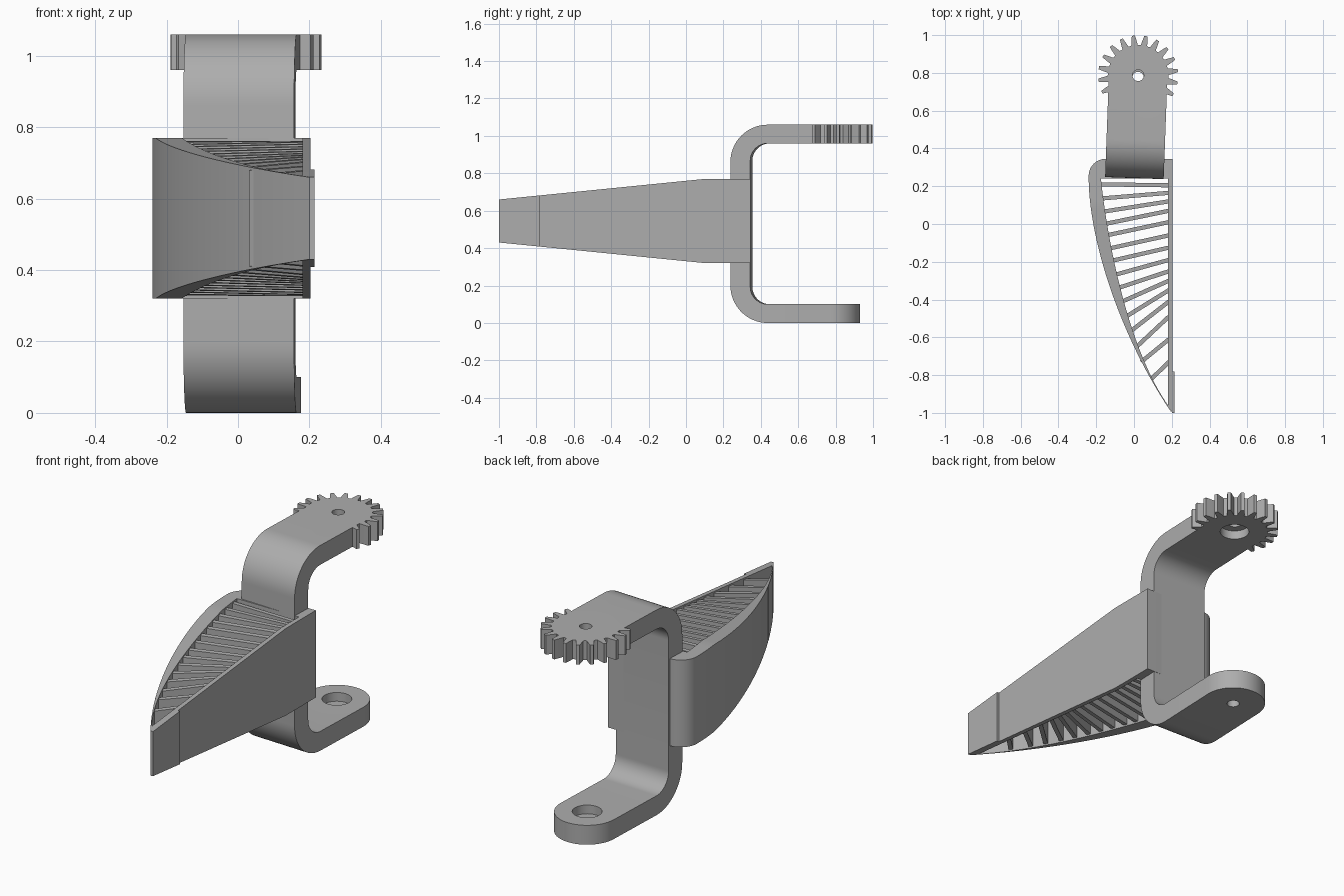
import bpy, bmesh, math
from mathutils import Matrix, Vector
from mathutils.geometry import interpolate_bezier

cube = bpy.data.objects.get("Cube")
if cube:
    bpy.data.objects.remove(cube)

GREY = (0.42, 0.42, 0.42, 1)
mat = bpy.data.materials.new("plain_grey")
mat.use_nodes = True
mat.diffuse_color = GREY
mat.node_tree.nodes["Principled BSDF"].inputs["Base Color"].default_value = GREY


def finish(name, bm, smooth=True):
    bmesh.ops.recalc_face_normals(bm, faces=bm.faces)
    me = bpy.data.meshes.new(name)
    bm.to_mesh(me)
    bm.free()
    me.materials.append(mat)
    ob = bpy.data.objects.new(name, me)
    bpy.context.collection.objects.link(ob)
    bpy.ops.object.select_all(action='DESELECT')
    ob.select_set(True)
    bpy.context.view_layer.objects.active = ob
    if smooth:
        bpy.ops.object.shade_smooth_by_angle(angle=math.radians(30))
    return ob


def half_height(y):
    # finger is full height at the root and tapers toward the tip
    return 0.225 if y > 0.1 else 0.225 - (0.1 - y) * 0.1


def ribbon(name, side_a, side_b, inset=0.0):
    """Solid strip between two plan curves, following the taper."""
    bm = bmesh.new()
    rings = []
    for a, b in zip(side_a, side_b):
        rings.append([bm.verts.new((p[0], p[1], 0.545 + s * (half_height(p[1]) - inset)))
                      for p, s in ((a, -1), (b, -1), (b, 1), (a, 1))])
    for r, q in zip(rings, rings[1:]):
        for i in range(4):
            j = (i + 1) % 4
            bm.faces.new((r[i], r[j], q[j], q[i]))
    bm.faces.new(rings[0])
    bm.faces.new(rings[-1])
    return finish(name, bm)


def prism(name, outline, axis, lo, hi):
    """Extrude a 2D outline along x or z."""
    bm = bmesh.new()
    place = (lambda u, v, w: (w, u, v)) if axis == 'x' else (lambda u, v, w: (u, v, w))
    face = bm.faces.new([bm.verts.new(place(u, v, lo)) for u, v in outline])
    ext = bmesh.ops.extrude_face_region(bm, geom=[face])
    bmesh.ops.translate(bm, vec=place(0, 0, hi - lo),
                        verts=[g for g in ext['geom'] if isinstance(g, bmesh.types.BMVert)])
    return finish(name, bm)


def arc(cx, cy, r, a0, a1, n=16):
    angles = [math.radians(a0 + (a1 - a0) * i / n) for i in range(n + 1)]
    return [(cx + r * math.cos(a), cy + r * math.sin(a)) for a in angles]


def disc(name, cy, r, lo, hi):
    return prism(name, arc(0, cy, r, 0, 360, 48)[:-1], 'z', lo, hi)


def combine(target, other, operation):
    mod = target.modifiers.new("combine", 'BOOLEAN')
    mod.object = other
    mod.operation = operation
    mod.solver = 'EXACT'
    bpy.context.view_layer.objects.active = target
    bpy.ops.object.modifier_apply(modifier=mod.name)
    bpy.data.objects.remove(other)


def bezier(*pts):
    a, b, c, d = [Vector((x, y, 0)) for x, y in pts]
    return interpolate_bezier(a, b, c, d, 40)


# Curved outer wall of the finger
outer = bezier((0.2, -1), (-0.06, -0.62), (-0.24, -0.1), (-0.24, 0.25))
inner = bezier((0.18, -0.96), (-0.03, -0.66), (-0.14, -0.1), (-0.175, 0.24))
ribbon("curved_wall", outer, inner)

# Flat gripping wall and the raised tip pad
ribbon("flat_wall", [(0.203, y) for y in (-1, 0.1, 0.345)],
       [(0.18, y) for y in (-0.965, 0.1, 0.345)])
ribbon("tip_pad", [(0.214, -1), (0.214, -0.78)], [(0.2, -1), (0.2, -0.78)])

# Slanted ribs: y at the curved wall, y at the flat wall
rib_ends = [(0.21, 0.205), (0.135, 0.165), (0.065, 0.12), (0, 0.07), (-0.06, 0.01),
            (-0.13, -0.06), (-0.195, -0.125), (-0.27, -0.19), (-0.34, -0.25),
            (-0.41, -0.3), (-0.49, -0.35), (-0.57, -0.41), (-0.65, -0.49),
            (-0.73, -0.61), (-0.82, -0.73)]
for k, (ya, yb) in enumerate(rib_ends):
    xa = min(inner, key=lambda p: abs(p.y - ya)).x - 0.012
    a, b = Vector((xa, ya)), Vector((0.185, yb))
    d = (b - a).normalized()
    n = Vector((-d.y, d.x)) * 0.011
    ribbon(f"rib_{k + 1}", [a + n, b + n], [a - n, b - n], inset=0.008)

# Solid root block with one rounded corner
root = [(-0.24, 0.24)] + arc(-0.15, 0.255, 0.09, 180, 90, 12) + [(0.203, 0.345), (0.203, 0.24)]
prism("root_block", root, 'z', 0.32, 0.77)

# C-shaped bracket: side profile swept across its width
GEAR_Y, PIVOT_Y = 0.787, 0.776
profile = ([(PIVOT_Y, 0)] + arc(0.443, 0.2, 0.2, 270, 180) + arc(0.443, 0.86, 0.2, 180, 90)
           + [(GEAR_Y, 1.06), (GEAR_Y, 0.96)] + arc(0.443, 0.866, 0.094, 90, 180)
           + arc(0.443, 0.194, 0.094, 180, 270) + [(PIVOT_Y, 0.1)])
bracket = prism("bracket", profile, 'x', -0.155, 0.155)
combine(bracket, disc("lower_end", PIVOT_Y, 0.155, 0, 0.1), 'UNION')

# Gear sector: teeth everywhere except where the arm joins
gear_outline = []
for k in range(20):
    mid = 81 + 18 * (k - 6)
    shape = ((-9, 0.16), (-6, 0.162), (-4.6, 0.18), (-2.2, 0.212), (2.2, 0.212), (4.6, 0.18), (6, 0.162))
    for off, r in shape:
        a = math.radians(mid + off)
        r = r if k < 14 else 0.157
        gear_outline.append((r * math.cos(a), GEAR_Y + r * math.sin(a)))
combine(bracket, prism("gear", gear_outline, 'z', 0.96, 1.06), 'UNION')

# Screw holes with counterbores facing the inside of the bracket
for y, hole, bore in ((GEAR_Y, (0.9, 1.1), (0.9, 1.005)), (PIVOT_Y, (-0.1, 0.2), (0.055, 0.2))):
    combine(bracket, disc("hole_cutter", y, 0.03, *hole), 'DIFFERENCE')
    combine(bracket, disc("bore_cutter", y, 0.07, *bore), 'DIFFERENCE')

# The bracket sits slightly turned in the root block
pivot = Matrix.Translation((0.004, 0.295, 0))
bracket.data.transform(pivot @ Matrix.Rotation(math.radians(-2.1), 4, 'Z')
                       @ Matrix.Translation((0, -0.295, 0)))
bpy.ops.object.select_all(action='DESELECT')
bracket.select_set(True)
bpy.context.view_layer.objects.active = bracket
bpy.ops.object.shade_smooth_by_angle(angle=math.radians(30))
